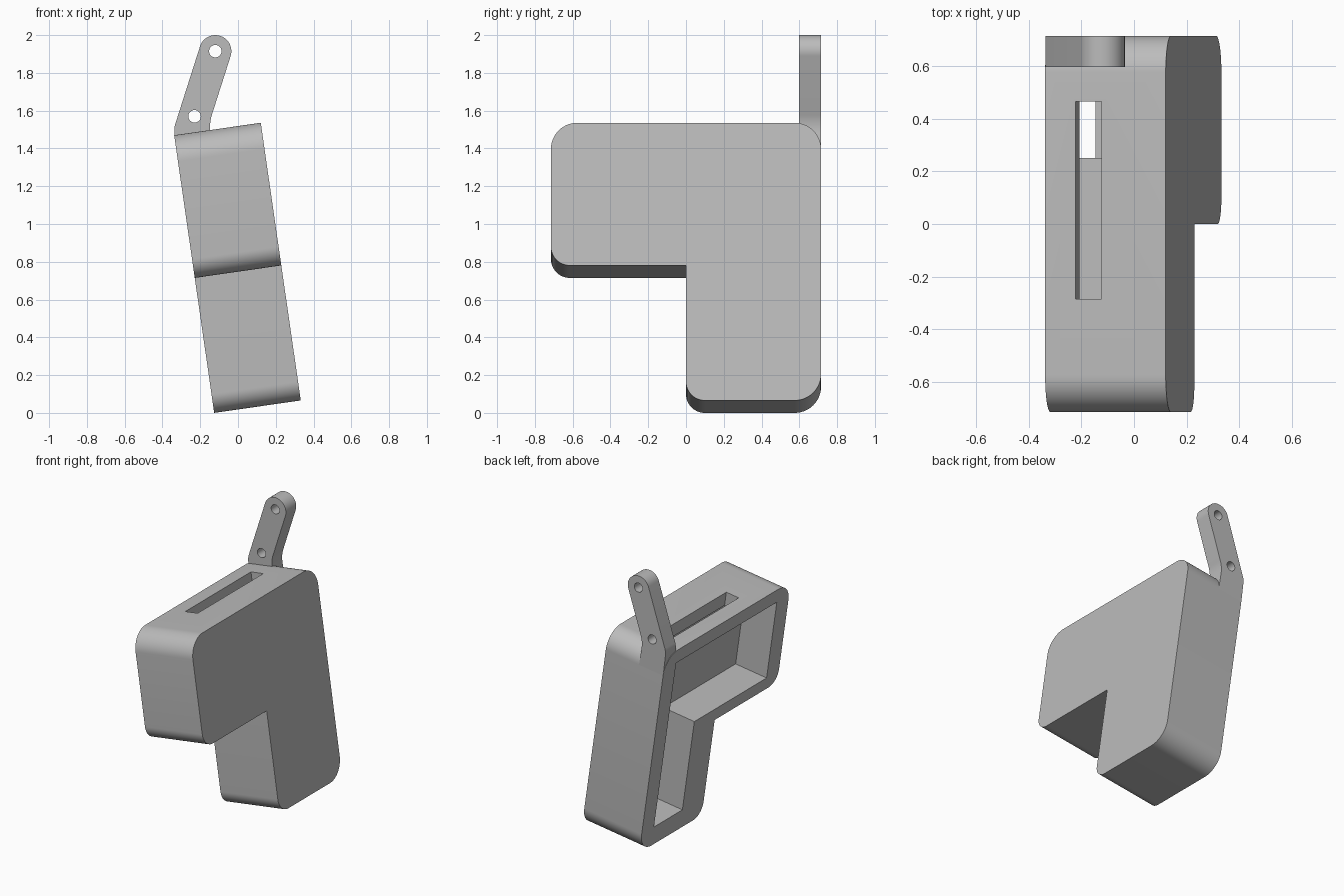
import bpy, bmesh, math
from mathutils import Vector, Matrix

cube = bpy.data.objects.get("Cube")
if cube:
    bpy.data.objects.remove(cube, do_unlink=True)

grey = bpy.data.materials.new("plain grey")
grey.use_nodes = True
grey.diffuse_color = (0.5, 0.5, 0.5, 1)
grey.node_tree.nodes["Principled BSDF"].inputs["Base Color"].default_value = (0.5, 0.5, 0.5, 1)

TILT = Matrix.Translation((-0.126, 0, 0)) @ Matrix.Rotation(math.radians(-8.2), 4, 'Y')
SEG = 14


def rounded(corners):
    """Turn (a, b, radius) corners into an outline with arcs."""
    out = []
    n = len(corners)
    for i, (a, b, r) in enumerate(corners):
        p = Vector((a, b))
        if r == 0:
            out.append(p)
            continue
        to_prev = (Vector(corners[i - 1][:2]) - p).normalized()
        to_next = (Vector(corners[(i + 1) % n][:2]) - p).normalized()
        half = to_prev.angle(to_next) / 2
        centre = p + (to_prev + to_next).normalized() * (r / math.sin(half))
        start = p + to_prev * (r / math.tan(half)) - centre
        end = p + to_next * (r / math.tan(half)) - centre
        sweep = math.atan2(start.cross(end), start.dot(end))
        for k in range(SEG + 1):
            t = sweep * k / SEG
            c, s = math.cos(t), math.sin(t)
            out.append(centre + Vector((c * start.x - s * start.y, s * start.x + c * start.y)))
    return out


def prism(name, outline, axis, low, high, matrix=Matrix()):
    """Extrude a 2D outline along x (outline in y, z) or y (outline in x, z)."""
    def place(p, d):
        return (d, p.x, p.y) if axis == 'x' else (p.x, d, p.y)
    bm = bmesh.new()
    face = bm.faces.new([bm.verts.new(place(p, low)) for p in outline])
    grown = bmesh.ops.extrude_face_region(bm, geom=[face])
    verts = [v for v in grown["geom"] if isinstance(v, bmesh.types.BMVert)]
    shift = (high - low, 0, 0) if axis == 'x' else (0, high - low, 0)
    bmesh.ops.translate(bm, verts=verts, vec=shift)
    bmesh.ops.recalc_face_normals(bm, faces=bm.faces)
    bm.transform(matrix)
    mesh = bpy.data.meshes.new(name)
    bm.to_mesh(mesh)
    bm.free()
    mesh.materials.append(grey)
    obj = bpy.data.objects.new(name, mesh)
    bpy.context.collection.objects.link(obj)
    return obj


def cut(obj, cutters):
    """Subtract the cutters, apply, and remove them."""
    bpy.ops.object.select_all(action='DESELECT')
    bpy.context.view_layer.objects.active = obj
    obj.select_set(True)
    for cutter in cutters:
        cutter.hide_render = True
        mod = obj.modifiers.new("cut", 'BOOLEAN')
        mod.operation = 'DIFFERENCE'
        mod.solver = 'EXACT'
        mod.object = cutter
        bpy.ops.object.modifier_apply(modifier=mod.name)
        bpy.data.objects.remove(cutter, do_unlink=True)
    bpy.ops.object.shade_smooth_by_angle(angle=math.radians(30))


# L-shaped housing, open on its right side
housing = prism("housing", rounded([
    (0, 0, 0.1), (0.715, 0, 0.14), (0.715, 1.485, 0.14),
    (-0.715, 1.485, 0.14), (-0.715, 0.722, 0.1), (0, 0.722, 0)]),
    'x', 0, 0.463, TILT)
cavity = prism("cavity_cutter", rounded([
    (0.25, 0.14, 0), (0.575, 0.14, 0), (0.575, 1.385, 0),
    (-0.575, 1.385, 0), (-0.575, 0.81, 0), (0.25, 0.81, 0)]),
    'x', -0.1, 0.25, TILT)
# Long slot through the top wall
slot = prism("slot_cutter", rounded([
    (-0.285, 1.3, 0), (0.465, 1.3, 0), (0.465, 1.6, 0), (-0.285, 1.6, 0)]),
    'x', 0.117, 0.217, TILT)
cut(housing, [cavity, slot])

# Leaning lug at the back, rooted in the housing
tip, root = Vector((-0.12, 1.915)), Vector((-0.23, 1.57))
lean = (tip - root).normalized()
side = Vector((lean.y, -lean.x))
R = 0.085


def body_point(u, w):
    p = TILT @ Vector((u, 0, w))
    return p.x, p.z


left_end, right_end = tip - side * R, tip + side * R
cap = [tip + R * (math.cos(t) * side + math.sin(t) * lean)
       for t in (math.pi * k / 24 for k in range(25))]
bend_left = left_end - lean * 0.455
bend_right = right_end - lean * 0.375
base = rounded([(*right_end, 0), (*cap[-1], 0), (*bend_left, 0.12),
                (*body_point(0, 1.345), 0), (*body_point(0.195, 1.345), 0),
                (*bend_right, 0.2)])
lug = prism("lug", cap[:-1] + base[1:], 'y', 0.597, 0.715)


def hole(centre):
    ring = [centre + Vector((math.cos(t), math.sin(t))) * 0.033
            for t in (math.tau * k / 32 for k in range(32))]
    return prism("hole_cutter", ring, 'y', 0.5, 0.8)


cut(lug, [hole(tip), hole(root)])
